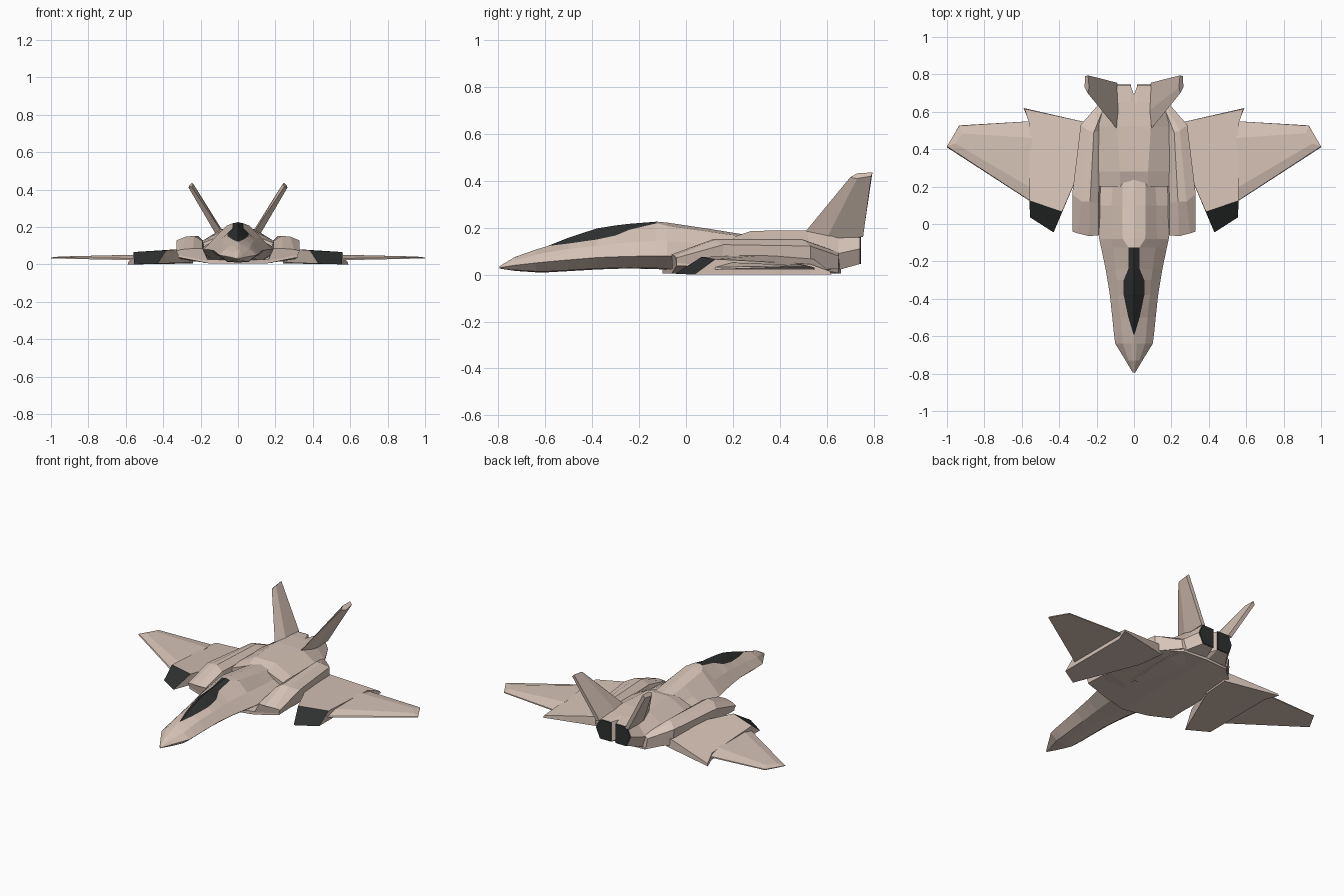
import bpy, bmesh


def material(name, rgb):
    m = bpy.data.materials.new(name)
    m.diffuse_color = (*rgb, 1)
    return m


TAN = material("tan_skin", (0.68, 0.55, 0.475))
DARK = material("dark_panel", (0.028, 0.03, 0.03))


def loft(name, rings, mats=(TAN,), closed=True, paint=None):
    """Skin a list of right-hand rings, cap the ends and mirror the result across x = 0."""
    bm = bmesh.new()
    rows = [[bm.verts.new(p) for p in ring] for ring in rings]
    n = len(rows[0])
    for i in range(len(rows) - 1):
        for j in range(n if closed else n - 1):
            k = (j + 1) % n
            f = bm.faces.new((rows[i][j], rows[i][k], rows[i + 1][k], rows[i + 1][j]))
            if paint and paint(i, j):
                f.material_index = 1
    bm.faces.new(rows[0])
    bm.faces.new(rows[-1])
    if closed:
        bmesh.ops.recalc_face_normals(bm, faces=bm.faces[:])
    bmesh.ops.mirror(bm, geom=bm.verts[:] + bm.edges[:] + bm.faces[:],
                     axis='X', merge_dist=0.0005)
    bmesh.ops.recalc_face_normals(bm, faces=bm.faces[:])
    me = bpy.data.meshes.new(name)
    bm.to_mesh(me)
    bm.free()
    for m in mats:
        me.materials.append(m)
    ob = bpy.data.objects.new(name, me)
    bpy.context.collection.objects.link(ob)
    return ob


# Forward fuselage: y, belly z, chine (x, z), shoulder (x, z), canopy edge (x, z), top z
stations = [
    (-0.795, .026, .006, .03, .004, .033, .002, .035, .036),
    (-0.73, .016, .045, .04, .028, .060, .010, .073, .075),
    (-0.64, .010, .100, .05, .060, .085, .015, .103, .107),
    (-0.59, .010, .107, .055, .065, .095, .003, .122, .122),
    (-0.50, .015, .116, .063, .072, .110, .030, .133, .158),
    (-0.38, .022, .129, .073, .085, .123, .055, .150, .197),
    (-0.30, .025, .142, .076, .092, .133, .055, .167, .210),
    (-0.24, .026, .152, .078, .100, .138, .030, .192, .217),
    (-0.125, .024, .176, .08, .115, .145, .030, .219, .226),
    (-0.08, .020, .186, .08, .122, .145, .060, .208, .222),
    (0.10, .010, .215, .08, .120, .130, .062, .183, .195),
    (0.28, .006, .215, .07, .110, .120, .062, .158, .166),
]
rings = [[(0, y, b), (cx * .55, y, b + .004), (cx, y, cz), (sx, y, sz), (kx, y, kz), (0, y, t)]
         for y, b, cx, cz, sx, sz, kx, kz, t in stations]
loft("fuselage_with_canopy", rings, (TAN, DARK), closed=False,
     paint=lambda i, j: j == 4 and 3 <= i <= 7)

# Rear spine with a notch between the engines: y, centre y, belly z, low x, mid (x, z), top (x, z)
spine = [
    (0.20, 0.20, .008, .18, .20, .11, .075, .160),
    (0.28, 0.28, .008, .18, .20, .12, .075, .187),
    (0.52, 0.52, .010, .19, .20, .12, .090, .188),
    (0.65, 0.65, .020, .15, .165, .09, .096, .180),
    (0.74, 0.69, .045, .095, .125, .11, .100, .170),
]
loft("rear_spine",
     [[(0, c, b), (.018, y, b), (lx, y, b), (mx, y, mz), (tx, y, tz), (.018, y, tz), (0, c, tz)]
      for y, c, b, lx, mx, mz, tx, tz in spine], closed=False)

# Exhaust faces at the tail
loft("exhaust", [[(.016, y, .046), (.094, y, .046), (.122, y, .11), (.098, y, .169), (.016, y, .169)]
                 for y in (0.738, 0.746)], (DARK,))

# Engine nacelles with wedge intakes
nacelle = [
    [(.16, -.06, .02), (.19, -.06, .085), (.24, -.065, .085),
     (.30, -.05, .080), (.33, -.04, .072), (.32, -.04, .05)],
    [(.16, .12, .01), (.19, .11, .125), (.235, .12, .153),
     (.28, .12, .148), (.33, .16, .128), (.31, .15, .03)],
    [(.16, .50, .01), (.18, .50, .12), (.215, .49, .153),
     (.245, .50, .148), (.285, .53, .122), (.28, .53, .02)],
    [(.12, .66, .022), (.13, .66, .07), (.15, .65, .095),
     (.16, .65, .095), (.18, .65, .08), (.17, .65, .025)],
]
loft("engine_nacelles", nacelle)

# Flat belly joining nacelles and fuselage
belly = [(0, -.10), (.16, -.06), (.32, -.04), (.31, .2), (.28, .53), (.16, .65), (0, .66)]
loft("belly", [[(x, y, z + max(0, x - .16) * .2) for x, y in belly] for z in (.006, .025)], closed=False)

# Inner wings with a dark sloped leading panel
inner = [
    [(.43, -.045, .004), (.555, .035, 0), (.555, .53, 0), (.59, .62, 0), (.24, .54, .005), (.26, .355, .01)],
    [(.385, .065, .075), (.56, .125, .066), (.558, .53, .045), (.585, .615, .014), (.24, .54, .07), (.26, .355, .085)],
]
loft("inner_wings", inner, (TAN, DARK), paint=lambda i, j: j == 0)

# Outer wings
outer = [
    [(.545, .115, .022), (1.0, .41, .032), (.935, .527, .032), (.545, .55, .022)],
    [(.545, .118, .032), (1.0, .415, .037), (.935, .525, .037), (.545, .55, .030)],
    [(.545, .19, .052), (.955, .43, .042), (.92, .485, .043), (.545, .46, .052)],
]
loft("outer_wings", outer)

# Canted tail fins: root ring then tip ring
fins = [
    [(.085, .50, .172), (.075, .60, .168), (.09, .755, .165), (.115, .755, .160), (.115, .60, .155)],
    [(.248, .70, .415), (.240, .73, .432), (.246, .795, .436), (.262, .79, .42), (.264, .73, .41)],
]
loft("tail_fins", fins)
